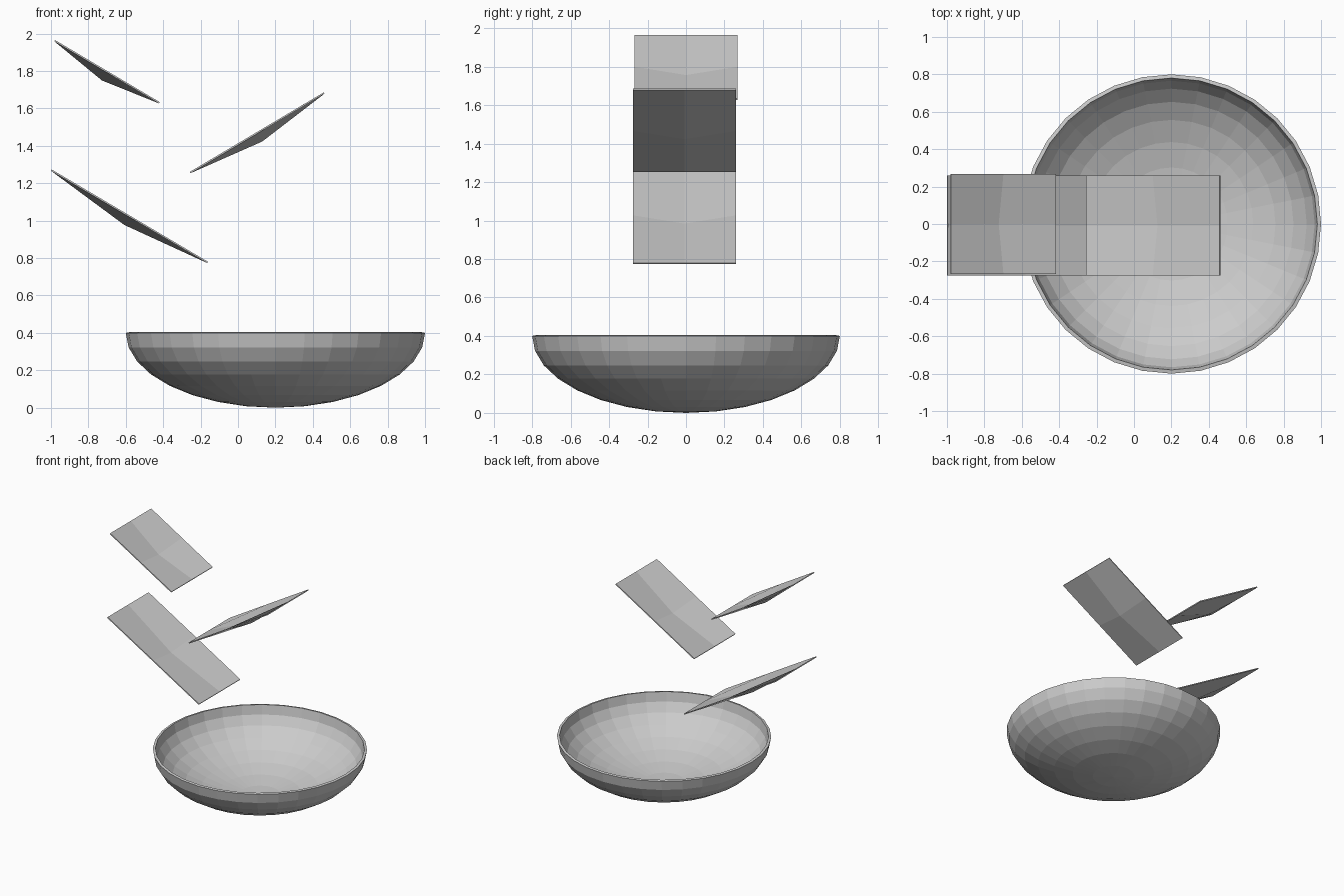
import bpy, bmesh, math
from mathutils import Matrix

if "Cube" in bpy.data.objects:
    bpy.data.objects.remove(bpy.data.objects["Cube"])


def add_object(name, bm, thickness, offset):
    mesh = bpy.data.meshes.new(name)
    bm.to_mesh(mesh)
    bm.free()
    obj = bpy.data.objects.new(name, mesh)
    bpy.context.collection.objects.link(obj)
    mod = obj.modifiers.new("Thickness", 'SOLIDIFY')
    mod.thickness = thickness
    mod.offset = offset
    return obj


# Bowl: lower half of a flattened sphere, thickened inward
bm = bmesh.new()
bmesh.ops.create_uvsphere(bm, u_segments=32, v_segments=16, radius=0.8,
                          matrix=Matrix.Diagonal((1, 1, 0.5, 1)))
bmesh.ops.delete(bm, geom=[v for v in bm.verts if v.co.z > 0.001], context='VERTS')
bowl = add_object("bowl", bm, 0.02, -1)
bowl.location = (0.2, 0, 0.4)


# Tilted chutes: 2x2 panels with the middle pushed down
def chute(name, left, right, y):
    (x0, z0), (x1, z1) = left, right
    length = math.hypot(x1 - x0, z1 - z0)
    bm = bmesh.new()
    bmesh.ops.create_grid(bm, x_segments=2, y_segments=2, size=0.5)
    for v in bm.verts:
        if v.co.length < 0.01:
            v.co.z = -0.05
        v.co.x *= length
        v.co.y *= 0.535
    obj = add_object(name, bm, 0.008, 0)
    obj.location = ((x0 + x1) / 2, y, (z0 + z1) / 2)
    obj.rotation_euler.y = math.atan2(z0 - z1, x1 - x0)


chute("upper_chute", (-0.98, 1.962), (-0.42, 1.63), 0.0)
chute("middle_chute", (-0.256, 1.257), (0.46, 1.682), -0.008)
chute("lower_chute", (-0.998, 1.27), (-0.163, 0.777), -0.008)
